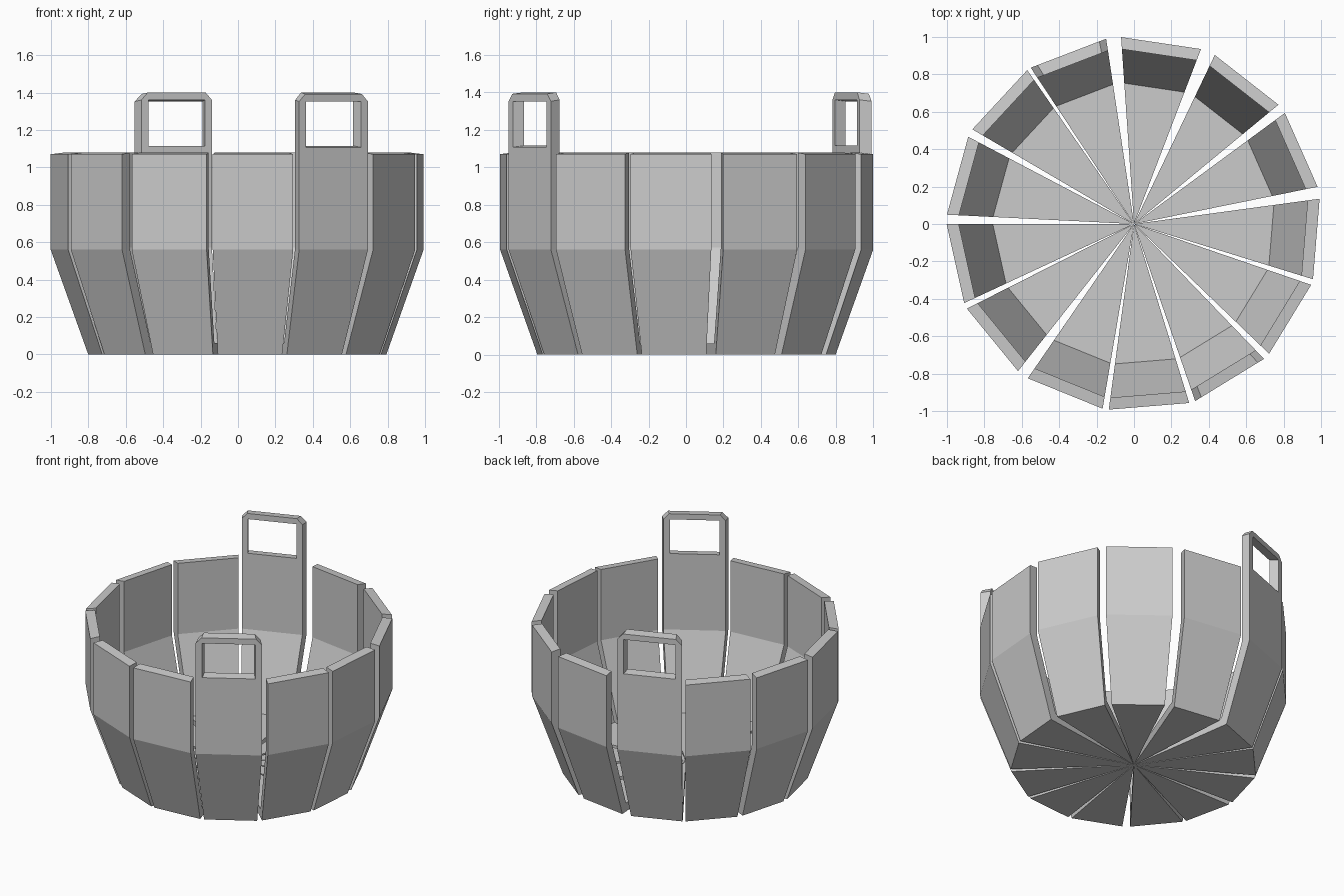
import bpy, bmesh
from math import radians, tan
from mathutils import Matrix

if "Cube" in bpy.data.objects:
    bpy.data.objects.remove(bpy.data.objects["Cube"])

HALF = tan(radians(12.45))   # half width of a stave per unit of radius
R_OUT, R_IN, TOP, SLOPE = 0.978, 0.915, 1.078, 0.008

# Radial section of a stave with its wedge of floor: (radius, height)
SECTION = [(0, 0), (0.782, 0), (R_OUT, 0.56), (R_OUT, TOP - SLOPE),
           (R_IN, TOP), (R_IN, 0.571), (0.737, 0.06), (0, 0.06)]

# Handle outline and its opening: (share of half width, height)
OUTLINE = [(-1, TOP), (-1, 1.36), (-0.82, 1.4), (0.82, 1.4), (1, 1.36), (1, TOP)]
OPENING = [(-0.8, 1.115), (-0.8, 1.36), (-0.8, 1.36), (0.8, 1.36), (0.8, 1.36), (0.8, 1.115)]


def face(bm, pts):
    """Add a face from (radius, share of half width, height), skipping repeats."""
    cos = []
    for r, u, z in pts:
        co = (round(r, 5), round(u * r * HALF, 5), round(z, 5))
        if co not in cos:
            cos.append(co)
    if len(cos) > 2:
        bm.faces.new([bm.verts.new(c) for c in cos])


def stave(name, angle, handle=False):
    bm = bmesh.new()
    n = len(SECTION)
    for u in (-1, 1):
        face(bm, [(r, u, z) for r, z in SECTION])
    for i in range(n):
        if handle and i == 3:      # rim is covered by the handle
            continue
        (r0, z0), (r1, z1) = SECTION[i], SECTION[(i + 1) % n]
        face(bm, [(r0, -1, z0), (r1, -1, z1), (r1, 1, z1), (r0, 1, z0)])
    if handle:
        m = len(OUTLINE)
        layers = ((R_OUT, SLOPE), (R_IN, 0))
        for i in range(m):
            j = (i + 1) % m
            # outer and inner side of the frame
            for r, d in layers:
                face(bm, [(r, u, z - d) for u, z in
                          (OUTLINE[i], OUTLINE[j], OPENING[j], OPENING[i])])
            # edges across the thickness
            for loop in (OUTLINE, OPENING):
                if loop is OUTLINE and j == 0:
                    continue
                (ua, za), (ub, zb) = loop[i], loop[j]
                face(bm, [(R_OUT, ua, za - SLOPE), (R_OUT, ub, zb - SLOPE),
                          (R_IN, ub, zb), (R_IN, ua, za)])
    bmesh.ops.remove_doubles(bm, verts=bm.verts, dist=1e-4)
    bmesh.ops.recalc_face_normals(bm, faces=bm.faces)
    bm.transform(Matrix.Rotation(radians(angle), 4, 'Z'))
    mesh = bpy.data.meshes.new(name)
    bm.to_mesh(mesh)
    bm.free()
    bpy.context.collection.objects.link(bpy.data.objects.new(name, mesh))


# Thirteen slightly uneven staves; two opposite ones carry handles
ANGLES = [81.5, 52, 23.9, -4.7, -31.4, -58.5, -85.3,
          -112.1, -140.7, -167.5, 164.7, 137.2, 111]
for k, a in enumerate(ANGLES):
    has_handle = k in (5, 12)
    stave("handle_stave" if has_handle else "stave", a, has_handle)
